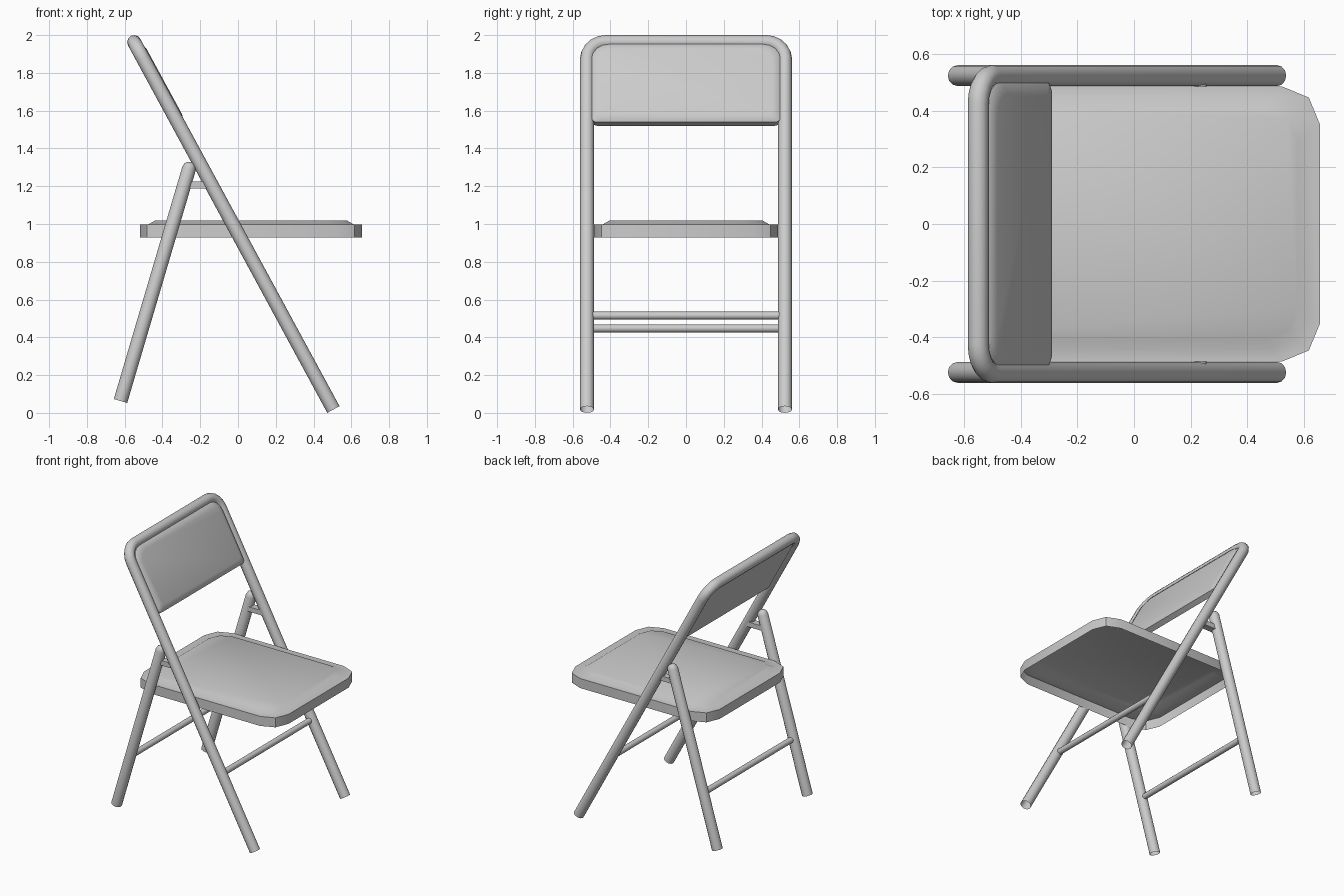
import bpy, bmesh, math
from mathutils import Vector

if "Cube" in bpy.data.objects:
    bpy.data.objects.remove(bpy.data.objects["Cube"])

R = 0.037          # tube radius
Y = 0.524          # sideways position of the legs


def tube(name, pts, r, radii=None):
    """12-sided open tube along a list of points."""
    cu = bpy.data.curves.new(name, 'CURVE')
    cu.dimensions = '3D'
    cu.bevel_depth = r
    cu.bevel_resolution = 4
    sp = cu.splines.new('POLY')
    sp.points.add(len(pts) - 1)
    sp.use_smooth = True
    for i, p in enumerate(pts):
        sp.points[i].co = (*p, 1)
        sp.points[i].radius = radii[i] if radii else 1
    ob = bpy.data.objects.new(name, cu)
    bpy.context.collection.objects.link(ob)
    return ob


def rounded_rect(hu, hv, r_low, r_high, seg):
    """Outline centred on 0; r_low rounds the -u corners, r_high the +u ones."""
    pts = []
    for k, (su, sv) in enumerate(((1, 1), (-1, 1), (-1, -1), (1, -1))):
        r = r_high if su > 0 else r_low
        for i in range(seg + 1):
            a = math.pi / 2 * (k + i / seg)
            pts.append((su * (hu - r) + r * math.cos(a), sv * (hv - r) + r * math.sin(a)))
    return pts


def loft(name, outline, hu, hv, levels, place, closed):
    """Stack inset copies of an outline: levels are (inset, height)."""
    bm = bmesh.new()
    rings = []
    for d, h in levels:
        rings.append([bm.verts.new(place(u * (hu - d) / hu, v * (hv - d) / hv, h)) for u, v in outline])
    n = len(outline)
    for a, b in zip(rings, rings[1:]):
        for i in range(n):
            j = (i + 1) % n
            bm.faces.new((a[i], a[j], b[j], b[i]))
    bm.faces.new(rings[-1])
    if closed:
        bm.faces.new(rings[0][::-1])
    me = bpy.data.meshes.new(name)
    bm.to_mesh(me)
    bm.free()
    ob = bpy.data.objects.new(name, me)
    bpy.context.collection.objects.link(ob)
    bpy.ops.object.select_all(action='DESELECT')
    bpy.context.view_layer.objects.active = ob
    ob.select_set(True)
    bpy.ops.object.shade_smooth_by_angle(angle=math.radians(35))
    return ob


# tilted plane of the front legs and back
foot, top = Vector((0.505, 0, 0.018)), Vector((-0.55, 0, 1.963))
L = (top - foot).length
up = (top - foot).normalized()
out = Vector((up.z, 0, -up.x))


def on_frame(s, y, n=0):
    return foot + up * s + out * n + Vector((0, y, 0))


# main frame: inverted U forming front legs and back
c = 0.1
arc = [(L - c + c * math.sin(math.pi / 2 * i / 5), Y - c + c * math.cos(math.pi / 2 * i / 5)) for i in range(6)]
half = [(0, Y)] + arc
path = [on_frame(s, y) for s, y in half] + [on_frame(s, -y) for s, y in reversed(half)]
tube("main_frame", path, R)

# rear legs with domed tops, and brackets joining them to the frame
r_foot, r_top = Vector((-0.622, 0, 0.063)), Vector((-0.249, 0, 1.328))
for side, tag in ((1, "left"), (-1, "right")):
    off = Vector((0, side * Y, 0))
    d = (r_top - r_foot).normalized()
    pts = [r_foot + off] + [r_top - d * k + off for k in (0.035, 0.015, 0.004, 0)]
    tube("rear_leg_" + tag, pts, R, [1, 1, 0.82, 0.5, 0.02])
    bpy.ops.mesh.primitive_cube_add(size=1, location=(-0.205, side * 0.515, 1.207))
    b = bpy.context.object
    b.name = "bracket_" + tag
    b.scale = (0.13, 0.05, 0.036)

# cross bars
front = on_frame((0.515 - foot.z) / up.z, 0)
rear = r_foot.lerp(r_top, (0.447 - r_foot.z) / (r_top.z - r_foot.z))
for name, p in (("front_crossbar", front), ("rear_crossbar", rear)):
    tube(name, [p + Vector((0, -Y + 0.01, 0)), p + Vector((0, Y - 0.01, 0))], 0.021)

# seat: hollow pan with raised pad
hx, hy = 0.5885, 0.486
loft("seat", rounded_rect(hx, hy, 0.135, 0.135, 2), hx, hy,
     [(0, 0.928), (0, 0.998), (0.045, 0.998), (0.08, 1.018)],
     lambda u, v, h: (u + 0.0685, v, h), False)

# backrest pad, sitting in the top of the frame
s0, s1 = 1.717, 2.187
hs = (s1 - s0) / 2
loft("backrest", rounded_rect(hs, 0.5, 0.03, 0.09, 4), hs, 0.5,
     [(0, -0.015), (0, 0.024), (0.012, 0.034), (0.04, 0.041)],
     lambda u, v, h: on_frame(u + (s0 + s1) / 2, v, h), True)
